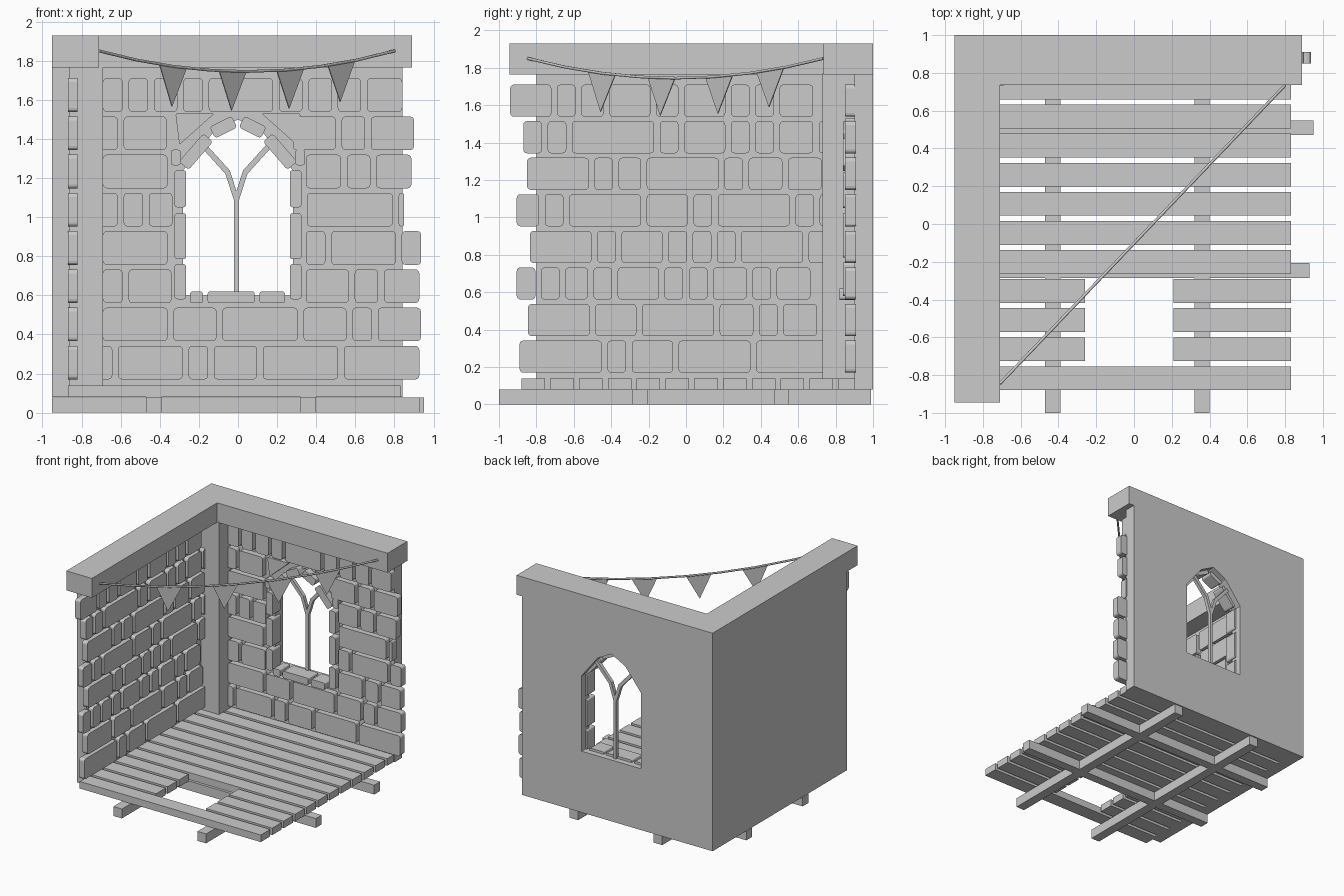
import bpy, bmesh, math
from mathutils import Vector

if "Cube" in bpy.data.objects:
    bpy.data.objects.remove(bpy.data.objects["Cube"])

grey = bpy.data.materials.new("plain grey")
grey.use_nodes = True
COLOUR = (0.6, 0.6, 0.6, 1)
grey.diffuse_color = COLOUR
grey.node_tree.nodes["Principled BSDF"].inputs["Base Color"].default_value = COLOUR


# Frames turn a flat outline (u, v) and a depth d into a 3D point
def back(u, v, d):
    return (u, d, v)


def side(u, v, d):
    return (d, u, v)


def floor(u, v, d):
    return (u, v, d)


def prism(bm, frame, outline, near, far, rounding=0):
    """Extrude an outline through a depth, rounding its corners if asked."""
    part = bmesh.new()
    a = [part.verts.new(frame(u, v, near)) for u, v in outline]
    b = [part.verts.new(frame(u, v, far)) for u, v in outline]
    part.faces.new(a)
    part.faces.new(b[::-1])
    n = len(a)
    for i in range(n):
        j = (i + 1) % n
        part.faces.new((a[i], b[i], b[j], a[j]))
    if rounding:
        edges = [part.edges.get((p, q)) for p, q in zip(a, b)]
        bmesh.ops.bevel(part, geom=edges, offset=rounding, segments=3,
                        profile=0.5, affect='EDGES', clamp_overlap=True)
    bmesh.ops.recalc_face_normals(part, faces=part.faces)
    temp = bpy.data.meshes.new("temp")
    part.to_mesh(temp)
    part.free()
    bm.from_mesh(temp)
    bpy.data.meshes.remove(temp)


def rect(u0, u1, v0, v1):
    return [(u0, v0), (u1, v0), (u1, v1), (u0, v1)]


def tilted(cu, cv, length, width, angle):
    c, s = math.cos(math.radians(angle)), math.sin(math.radians(angle))
    corners = rect(-length / 2, length / 2, -width / 2, width / 2)
    return [(cu + u * c - v * s, cv + u * s + v * c) for u, v in corners]


def finish(bm, name):
    mesh = bpy.data.meshes.new(name)
    bm.to_mesh(mesh)
    bm.free()
    mesh.materials.append(grey)
    obj = bpy.data.objects.new(name, mesh)
    bpy.context.collection.objects.link(obj)
    return obj


def solid(name, frame, outline, near, far):
    bm = bmesh.new()
    prism(bm, frame, outline, near, far)
    return finish(bm, name)


# Walls, corner post and top beams
solid("side_wall", side, rect(-0.8, 1, 0.08, 1.77), -0.95, -0.86)
back_wall = solid("back_wall", back, rect(-0.86, 0.84, 0.08, 1.77), 0.9, 1)
solid("corner_post", floor, rect(-0.86, -0.69, 0.73, 0.9), 0.14, 1.77)
solid("back_top_beam", floor, rect(-0.95, 0.89, 0.735, 1), 1.765, 1.93)
solid("side_top_beam", floor, rect(-0.95, -0.71, -0.945, 0.735), 1.765, 1.93)

# Pointed window opening
arch = [(-0.28, 0.6), (0.28, 0.6), (0.28, 1.24), (0.13, 1.43),
        (0, 1.5), (-0.13, 1.43), (-0.28, 1.24)]
cutter = solid("window_cutter", back, arch, 0.8, 1.1)
cutter.hide_render = True
cutter.hide_set(True)
cut = back_wall.modifiers.new("window", 'BOOLEAN')
cut.operation = 'DIFFERENCE'
cut.solver = 'EXACT'
cut.object = cutter

# Stone courses: each letter is a stone of one length
LENGTH = dict(s=0.1, t=0.12, c=0.18, m=0.22, l=0.33, x=0.385, z=0.44)
GAP, COURSE, STONE_HEIGHT, BASE = 0.03, 0.1955, 0.172, 0.17


def lay(bm, frame, course, start, stones, near, far, limit):
    z = BASE + COURSE * course
    for letter in stones:
        end = min(start + LENGTH[letter], limit)
        if end - start > 0.02:
            prism(bm, frame, rect(start, end, z, z + STONE_HEIGHT), near, far, 0.02)
        start = end + GAP


side_courses = [(-0.89, "zsmxx"), (-0.845, "lmxcsc"), (-0.905, "sstsmsscsc"),
                (-0.835, "lsmssslss"), (-0.905, "tsxmsxss"), (-0.85, "lstxscc"),
                (-0.87, "sszsmsscs"), (-0.94, "mstmtmssc")]
bm = bmesh.new()
for i, (start, stones) in enumerate(side_courses):
    lay(bm, side, i, start, stones, -0.87, -0.82, 0.9)
finish(bm, "side_wall_stones")

back_courses = [(0, -0.743, "slsmxx"), (1, -0.69, "lmxmsm"),
                (2, -0.69, "sm"), (2, 0.347, "mtc"), (3, -0.69, "l"), (3, 0.347, "sls"),
                (4, -0.715, "sst"), (4, 0.352, "zs"), (5, -0.69, "l"), (5, 0.347, "ctc"),
                (6, -0.715, "sm"), (6, 0.28, "mtm"), (7, -0.69, "sstslttt"), (7, 0.66, "c")]
bm = bmesh.new()
for i, start, stones in back_courses:
    lay(bm, back, i, start, stones, 0.85, 0.91, 0.85 if i == 4 else 0.94)
for s in (-1, 1):
    # filler stones beside the arch
    prism(bm, back, tilted(s * 0.318, 1.305, 0.05, 0.08, 0), 0.85, 0.91, 0.015)
    wedge = [(s * 0.32, 1.53), (s * 0.12, 1.53), (s * 0.3, 1.37)]
    prism(bm, back, wedge, 0.85, 0.91, 0.01)
finish(bm, "back_wall_stones")

# Window surround: jambs, arch stones and sill
bm = bmesh.new()
for s in (-1, 1):
    for z0, z1 in ((0.58, 0.76), (0.785, 1.02), (1.05, 1.24)):
        prism(bm, back, rect(s * 0.295 - 0.03, s * 0.295 + 0.03, z0, z1), 0.84, 0.95, 0.015)
    prism(bm, back, tilted(s * 0.215, 1.335, 0.19, 0.065, -s * 49), 0.84, 0.95, 0.015)
    prism(bm, back, tilted(s * 0.075, 1.46, 0.125, 0.065, -s * 27), 0.84, 0.95, 0.015)
for x0, x1 in ((-0.245, -0.18), (-0.155, 0.085), (0.11, 0.24)):
    prism(bm, back, rect(x0, x1, 0.56, 0.62), 0.82, 0.95, 0.012)
finish(bm, "window_surround")

# Forked window bar
bm = bmesh.new()
prism(bm, back, rect(-0.02, 0.005, 0.6, 1.1), 0.935, 0.965)
for s in (-1, 1):
    path = [(0, 1.09), (s * 0.045, 1.23), (s * 0.19, 1.39)]
    inner = [(u - 0.008 - s * 0.011, v + 0.009) for u, v in path]
    outer = [(u - 0.008 + s * 0.011, v - 0.009) for u, v in path]
    for k in range(2):
        prism(bm, back, [inner[k], inner[k + 1], outer[k + 1], outer[k]], 0.935, 0.965)
finish(bm, "window_bar")

# Floor joists
bm = bmesh.new()
for x in (-0.47, 0.32):
    prism(bm, floor, rect(x, x + 0.08, -1, 0.99), 0, 0.08)
for y, end in ((-0.285, 0.93), (0.47, 0.95)):
    prism(bm, floor, rect(-0.95, end, y, y + 0.078), 0, 0.079)
finish(bm, "floor_joists")

# Floor planks, three of them broken by a gap
bm = bmesh.new()
for i in range(12):
    y = -0.88 + i * 0.154
    spans = [(-0.87, -0.26), (0.21, 0.83)] if i in (1, 2, 3) else [(-0.87, 0.83)]
    for x0, x1 in spans:
        prism(bm, floor, rect(x0, x1, y, min(y + 0.126, 0.9)), 0.08, 0.14)
finish(bm, "floor_planks")

# Bunting: sagging rope and hanging flags
ROPE_START, ROPE_END = Vector((-0.71, -0.845)), Vector((0.8, 0.735))


def rope_point(t):
    p = ROPE_START.lerp(ROPE_END, t)
    return Vector((p.x, p.y, 1.745 + 0.105 * (2 * t - 1) ** 2))


curve = bpy.data.curves.new("bunting_rope", 'CURVE')
curve.dimensions = '3D'
curve.bevel_depth = 0.008
curve.bevel_resolution = 1
curve.use_fill_caps = True
spline = curve.splines.new('POLY')
spline.points.add(8)
for i, point in enumerate(spline.points):
    point.co = (*rope_point(i / 8), 1)
curve.materials.append(grey)
rope = bpy.data.objects.new("bunting_rope", curve)
bpy.context.collection.objects.link(rope)


def rope_plane(t, z, d):
    p = rope_point(t)
    return (p.x + d, p.y - d, z)


bm = bmesh.new()
for t, tip in ((0.25, 1.565), (0.452, 1.545), (0.647, 1.555), (0.82, 1.59)):
    top = [(t + k, rope_point(t + k).z) for k in (-0.046, 0.046)]
    prism(bm, rope_plane, top + [(t - 0.004, tip)], -0.002, 0.002)
finish(bm, "bunting_flags")
